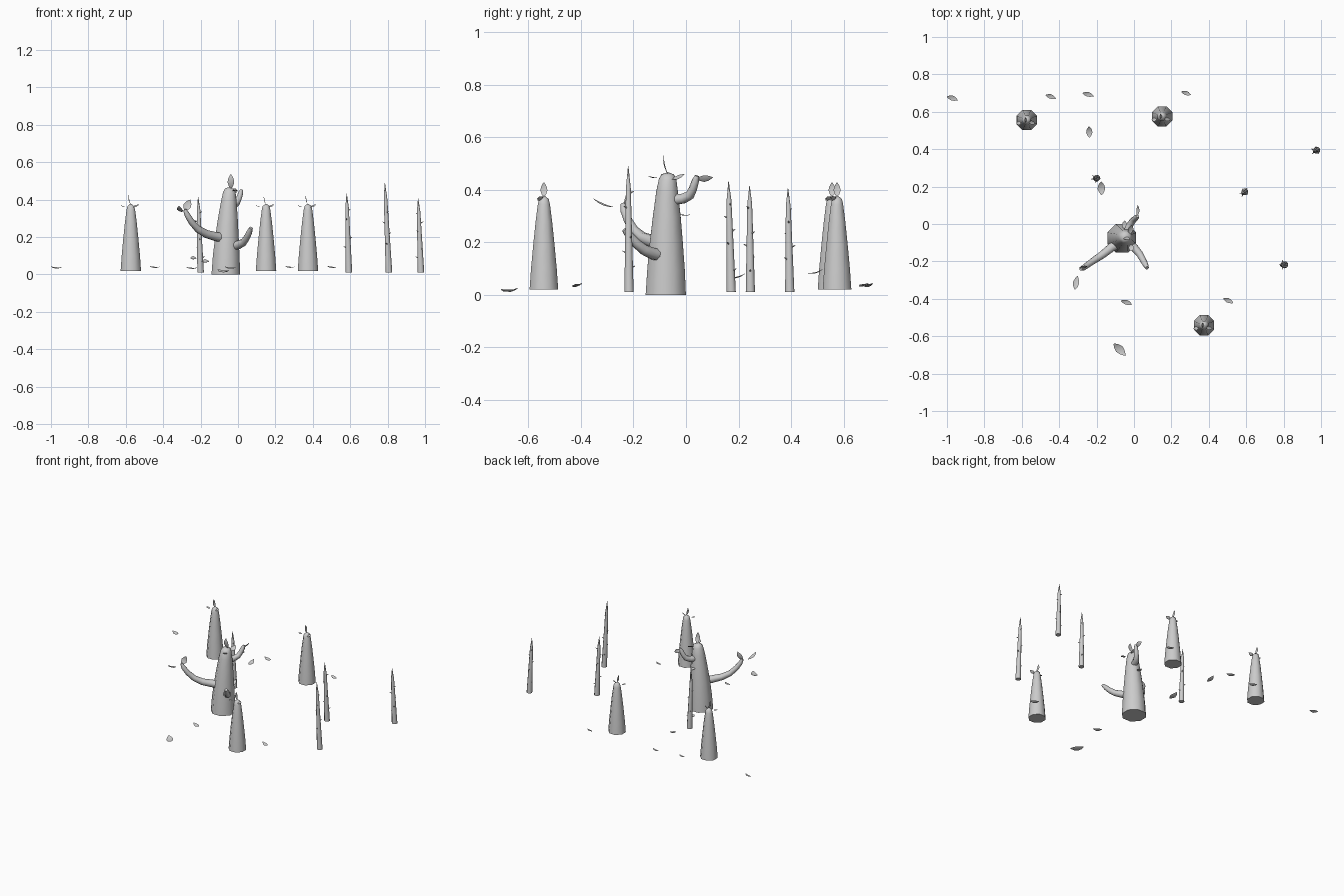
import bpy, bmesh, math
from mathutils import Vector, Matrix

if "Cube" in bpy.data.objects:
    bpy.data.objects.remove(bpy.data.objects["Cube"])

def finish(bm, name):
    bmesh.ops.recalc_face_normals(bm, faces=bm.faces)
    me = bpy.data.meshes.new(name)
    bm.to_mesh(me)
    bm.free()
    ob = bpy.data.objects.new(name, me)
    bpy.context.collection.objects.link(ob)
    bpy.ops.object.select_all(action='DESELECT')
    ob.select_set(True)
    bpy.context.view_layer.objects.active = ob
    bpy.ops.object.shade_smooth_by_angle(angle=math.radians(50))
    return ob

def add_tube(bm, pts, radii, sides=8):
    """Tapered tube through pts, capped at both ends."""
    pts = [Vector(p) for p in pts]
    rings = []
    for i, (p, r) in enumerate(zip(pts, radii)):
        t = (pts[min(i + 1, len(pts) - 1)] - pts[max(i - 1, 0)]).normalized()
        if i == 0 and abs(t.z) > 0.9:
            t = Vector((0, 0, 1))
        ref = Vector((1, 0, 0)) if abs(t.z) > 0.9 else Vector((0, 0, 1))
        if rings:
            ref = u
        u = (ref - t * ref.dot(t)).normalized()
        v = t.cross(u)
        rings.append([bm.verts.new(p + r * (math.cos(a) * u + math.sin(a) * v))
                      for a in (math.tau * (k + .5) / sides for k in range(sides))])
    for a, b in zip(rings, rings[1:]):
        for k in range(sides):
            j = (k + 1) % sides
            bm.faces.new((a[k], a[j], b[j], b[k]))
    bm.faces.new(rings[0][::-1])
    bm.faces.new(rings[-1])

def tube(name, pts, radii, sides=8):
    bm = bmesh.new()
    add_tube(bm, pts, radii, sides)
    return finish(bm, name)

def leaf(name, base, tip, width, normal=(0, 0, 1), sag=.12):
    """Pointed leaf with a fold down the middle and a lengthwise curve."""
    base, tip, n = Vector(base), Vector(tip), Vector(normal)
    d = tip - base
    n = (n - d * n.dot(d) / d.dot(d)).normalized()
    s = d.normalized().cross(n)
    bm = bmesh.new()
    rows = []
    for t, w in ((0, .1), (.2, .65), (.45, 1), (.7, .8), (.88, .4), (1, .03)):
        mid = base + d * t - n * d.length * sag * 4 * t * (1 - t)
        rows.append([bm.verts.new(mid + s * k * w * width / 2 + n * abs(k) * w * width * .12)
                     for k in (-1, 0, 1)])
    for a, b in zip(rows, rows[1:]):
        for k in (0, 1):
            bm.faces.new((a[k], a[k + 1], b[k + 1], b[k]))
    return finish(bm, name)

def crown(name, top, scale, turn):
    """Three leaves at the top of a stump."""
    m = Matrix.Translation(top) @ Matrix.Rotation(turn, 4, 'Z') @ Matrix.Scale(scale, 4)
    r = Matrix.Rotation(turn, 3, 'Z')
    leaf(name + "_upright_leaf", m @ Vector((0, 0, 0)), m @ Vector((-.01, 0, .056)), .027,
         r @ Vector((1, 0, .2))) if scale == 1 else \
        leaf(name + "_upright_leaf", m @ Vector((0, 0, 0)), m @ Vector((-.012, 0, .056)), .036,
             r @ Vector((1, 0, .2)))
    leaf(name + "_right_leaf", m @ Vector((.008, -.012, -.012)), m @ Vector((.045, -.018, .002)),
         .024 * scale, r @ Vector((-.3, -.5, 1)))
    leaf(name + "_left_leaf", m @ Vector((-.03, -.015, -.009)), m @ Vector((-.056, -.018, -.003)),
         .022 * scale)

# main stump
tube("main_stump", [(-.065, -.077, 0), (-.063, -.076, .1), (-.059, -.075, .2), (-.054, -.073, .3),
                    (-.049, -.072, .39), (-.046, -.07, .44), (-.045, -.069, .458), (-.044, -.069, .464)],
     [.083, .077, .068, .057, .045, .036, .026, .01])
crown("main", Vector((-.038, -.067, .458)), 1.4, math.pi / 2)

# branches
tube("left_branch", [(-.075, -.10, .195), (-.12, -.125, .203), (-.17, -.165, .217), (-.215, -.195, .243),
                     (-.25, -.22, .283), (-.272, -.235, .32), (-.285, -.24, .347)],
     [.027, .025, .022, .019, .017, .015, .009])
tube("right_branch", [(-.03, -.09, .15), (0, -.125, .157), (.03, -.16, .172), (.047, -.19, .197),
                      (.06, -.215, .225), (.07, -.235, .249)],
     [.025, .023, .02, .018, .016, .01])
tube("rear_branch", [(-.04, -.05, .362), (-.025, -.01, .367), (-.008, .015, .38), (.004, .027, .405),
                     (.014, .036, .435), (.019, .042, .453)],
     [.022, .02, .018, .016, .014, .008])
leaf("left_branch_leaf", (-.285, -.24, .34), (-.255, -.225, .40), .042, (.1, -1, .2))
leaf("left_branch_outer_leaf", (-.302, -.278, .335), (-.316, -.352, .367), .033, (.2, .3, 1))
leaf("rear_branch_leaf", (.015, .04, .442), (.02, .102, .448), .03, (-.9, 0, .6))
leaf("stump_back_leaf", (-.05, -.028, .308), (-.05, .018, .306), .03)

# small stumps
for i, (x, y) in enumerate(((-.573, .556), (.15, .575), (.374, -.541))):
    n = "small_stump_%d" % (i + 1)
    tube(n, [(x, y, .02), (x, y, .1), (x, y, .19), (x, y, .28), (x, y, .345),
             (x, y, .365), (x, y, .376)],
         [.059, .053, .044, .034, .025, .02, .006])
    crown(n, Vector((x, y, .373)), 1, 0)

# thin bare trunks with thorns: base x, base y, height, lean x, lean y
for i, (x, y, h, lx, ly) in enumerate(((-.2, .245, .415, -.013, -.003), (.593, .172, .432, -.012, -.01),
                                       (.807, -.217, .49, -.022, -.003), (.978, .395, .405, -.015, -.007))):
    at = lambda t: Vector((x + lx * t, y + ly * t, .012 + (h - .012) * t))
    rad = lambda t: .019 - .011 * t
    bm = bmesh.new()
    add_tube(bm, [at(t) for t in (0, .3, .6, .83, 1)],
             [.019, rad(.3), rad(.6), rad(.83), .001], 8)
    for k in range(6):
        t, a = .18 + .12 * k, 2.4 * k + i
        d = Vector((math.cos(a), math.sin(a), .5))
        p = at(t) + d * rad(t) * .7
        add_tube(bm, [p, p + d * .014], [.004, .001], 5)
    finish(bm, "thin_trunk_%d" % (i + 1))

# fallen leaves: base, tip, width
fallen = (((-1.0, .681, .042), (-.942, .662, .04), .028), ((-.472, .69, .045), (-.418, .67, .042), .025),
          ((-.276, .70, .04), (-.215, .683, .038), .026), ((.253, .708, .045), (.304, .69, .042), .024),
          ((-.238, .462, .083), (-.24, .522, .1), .034), ((-.173, .155, .067), (-.176, .227, .083), .042),
          ((-.07, -.41, .042), (-.01, -.431, .038), .027), ((.478, -.398, .045), (.531, -.423, .042), .026),
          ((-.108, -.64, .027), (-.046, -.704, .022), .045))
for i, (a, b, w) in enumerate(fallen):
    leaf("fallen_leaf_%d" % (i + 1), a, b, w, (0, -.25, 1), .15)
